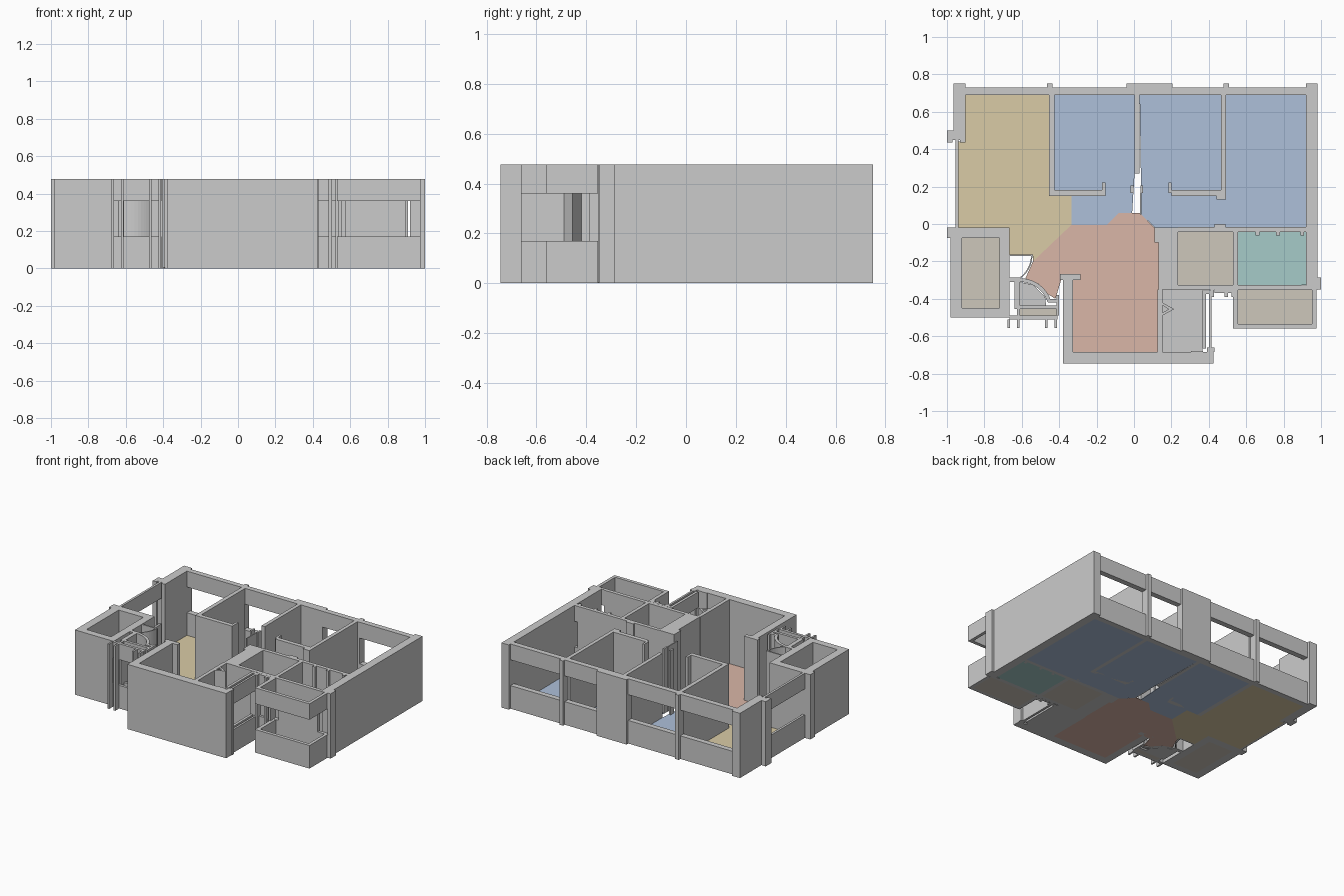
import bpy, bmesh, math

H, SILL, HEAD = 0.477, 0.17, 0.36


def prism(name, pts, z0, z1, mat=None):
    """Extrude a plan outline between two heights."""
    bm = bmesh.new()
    f = bm.faces.new([bm.verts.new((x, y, z0)) for x, y in pts])
    r = bmesh.ops.extrude_face_region(bm, geom=[f])
    for v in r["geom"]:
        if isinstance(v, bmesh.types.BMVert):
            v.co.z = z1
    bmesh.ops.recalc_face_normals(bm, faces=bm.faces)
    me = bpy.data.meshes.new(name)
    bm.to_mesh(me)
    bm.free()
    ob = bpy.data.objects.new(name, me)
    bpy.context.collection.objects.link(ob)
    if mat:
        me.materials.append(mat)
    return ob


def rect(x0, x1, y0, y1):
    return [(x0, y0), (x1, y0), (x1, y1), (x0, y1)]


def wall(name, x0, x1, y0, y1):
    prism(name, rect(x0, x1, y0, y1), 0, H)


def window(name, x0, x1, y0, y1):
    prism(name + "_sill", rect(x0, x1, y0, y1), 0, SILL)
    prism(name + "_lintel", rect(x0, x1, y0, y1), HEAD, H)


def arc_wall(name, cx, cy, r0, r1, a0, a1, n=10):
    ang = [math.radians(a0 + (a1 - a0) * i / n) for i in range(n + 1)]
    pts = [(cx + r1 * math.cos(a), cy + r1 * math.sin(a)) for a in ang]
    pts += [(cx + r0 * math.cos(a), cy + r0 * math.sin(a)) for a in reversed(ang)]
    prism(name, pts, 0, H)


def colour(name, *c):
    m = bpy.data.materials.new(name)
    m.diffuse_color = (*c, 1)
    return m


def floor(name, pts, mat):
    prism(name, pts, 0, 0.004, mat)


yellow = colour("yellow_floor", 0.70, 0.60, 0.38)
blue = colour("blue_floor", 0.42, 0.53, 0.70)
salmon = colour("salmon_floor", 0.70, 0.47, 0.39)
teal = colour("teal_floor", 0.38, 0.60, 0.58)
stone = colour("stone_floor", 0.61, 0.57, 0.50)
grey = colour("grey_floor", 0.52, 0.53, 0.51)

# Back facade: columns, pier, posts and four windows
wall("back_left_column", -0.965, -0.90, 0.50, 0.75)
wall("left_column_nib", -1.0, -0.90, 0.45, 0.50)
wall("left_column_foot_a", -1.0, -0.97, 0.435, 0.45)
wall("left_column_foot_b", -0.93, -0.90, 0.435, 0.45)
wall("back_pier", -0.04, 0.205, 0.69, 0.75)
wall("back_post_left", -0.465, -0.435, 0.69, 0.75)
wall("back_post_right", 0.478, 0.508, 0.69, 0.75)
for i, (a, b) in enumerate([(-0.90, -0.465), (-0.435, -0.04), (0.205, 0.478), (0.508, 0.92)]):
    window(f"back_window_{i}", a, b, 0.69, 0.73)

# Right wall and left window
wall("right_wall", 0.92, 0.98, -0.33, 0.75)
window("left_window", -0.955, -0.938, -0.02, 0.45)

# Bedroom partitions and door nibs
wall("partition_left", -0.455, -0.425, 0.15, 0.69)
wall("partition_middle", 0.003, 0.03, 0.27, 0.69)
wall("partition_right", 0.465, 0.492, 0.15, 0.69)
wall("bedroom_front_left", -0.425, -0.17, 0.15, 0.182)
wall("bedroom_front_right", 0.20, 0.465, 0.15, 0.182)
wall("door_nib_left", -0.17, -0.152, 0.15, 0.222)
wall("door_nib_right", 0.185, 0.20, 0.165, 0.222)
wall("partition_foot", 0.44, 0.492, 0.13, 0.15)
wall("door_post_a", -0.018, -0.004, 0.165, 0.205)
wall("door_post_b", 0.034, 0.047, 0.165, 0.205)
wall("door_leaf", 0.032, 0.04, 0.05, 0.165)

# Left storage block, full height
wall("store_left", -0.98, -0.92, -0.50, -0.02)
wall("store_right", -0.72, -0.665, -0.50, -0.02)
wall("store_back", -0.92, -0.72, -0.075, -0.02)
wall("store_front", -0.92, -0.72, -0.50, -0.45)
wall("store_nib", -1.0, -0.98, -0.075, -0.02)

# Entrance: curved walls, posts and front window
arc_wall("entrance_arc", -0.61, -0.465, 0.155, 0.175, 18, 90)
arc_wall("door_swing", -0.70, -0.165, 0.15, 0.157, -68, 0)
wall("door_frame_top", -0.665, -0.54, -0.172, -0.162)
wall("entrance_side", -0.64, -0.61, -0.455, -0.29)
wall("entrance_nib", -0.665, -0.61, -0.31, -0.285)
window("entrance_inner_window", -0.61, -0.41, -0.455, -0.435)
window("entrance_window", -0.665, -0.41, -0.51, -0.49)
for i, x in enumerate((-0.675, -0.625, -0.475, -0.425)):
    wall(f"entrance_fin_{i}", x, x + 0.013, -0.555, -0.51)
wall("entrance_post_left", -0.625, -0.61, -0.49, -0.455)
wall("entrance_post_right", -0.415, -0.40, -0.49, -0.38)
wall("entrance_bracket", -0.46, -0.415, -0.42, -0.40)

# Front room
wall("front_wall", -0.38, 0.425, -0.745, -0.685)
wall("front_room_left", -0.38, -0.325, -0.685, -0.30)
wall("front_room_hook", -0.395, -0.285, -0.30, -0.268)
wall("front_room_right", 0.125, 0.152, -0.685, -0.35)
prism("door_wedge", [(0.152, -0.49), (0.215, -0.455), (0.152, -0.42), (0.152, -0.435), (0.185, -0.455), (0.152, -0.475)], 0, H)
window("side_window_inner", 0.365, 0.385, -0.665, -0.355)
window("side_window_outer", 0.40, 0.415, -0.665, -0.355)
wall("side_window_post_front", 0.39, 0.43, -0.685, -0.66)
wall("side_window_jamb", 0.305, 0.37, -0.695, -0.68)
wall("side_window_post_back", 0.365, 0.41, -0.375, -0.355)

# Service core and bathrooms
wall("service_block", 0.13, 0.235, -0.35, -0.018)
wall("service_nib", 0.11, 0.13, -0.10, -0.018)
wall("bath_back", 0.235, 0.895, -0.042, -0.015)
window("bath_back_window", 0.895, 0.92, -0.042, -0.015)
wall("bath_back_nib", 0.43, 0.49, -0.015, 0.0)
wall("bath_partition", 0.53, 0.556, -0.325, -0.042)
wall("bath_front_left", 0.235, 0.535, -0.352, -0.325)
wall("bath_front", 0.575, 0.895, -0.352, -0.325)
window("bath_front_window_a", 0.535, 0.575, -0.352, -0.325)
window("bath_front_window_b", 0.895, 0.98, -0.352, -0.33)
wall("right_nib", 0.975, 1.0, -0.35, -0.285)
for i, x in enumerate((0.65, 0.76, 0.89)):
    wall(f"bath_back_tab_{i}", x, x + 0.02, -0.062, -0.042)
for i, x in enumerate((0.41, 0.485, 0.52)):
    wall(f"shaft_post_{i}", x, x + 0.018, -0.39, -0.352)
window("shaft_window", 0.43, 0.535, -0.37, -0.353)

# Right balcony: parapet and head band on three sides
window("balcony_front", 0.53, 0.975, -0.56, -0.535)
window("balcony_left", 0.53, 0.557, -0.535, -0.353)
window("balcony_right", 0.952, 0.975, -0.535, -0.353)

# Floors
floor("living_floor", [(-0.90, 0.69), (-0.455, 0.69), (-0.455, 0.15), (-0.335, 0.15), (-0.335, -0.005),
                       (-0.54, -0.20), (-0.54, -0.162), (-0.665, -0.162), (-0.665, -0.02),
                       (-0.94, -0.02), (-0.94, 0.44), (-0.90, 0.44)], yellow)
floor("bedroom_left_floor", [(-0.425, 0.69), (0.003, 0.69), (0.003, 0.27), (-0.01, 0.06), (-0.08, 0.06),
                             (-0.145, -0.005), (-0.335, -0.005), (-0.335, 0.15), (-0.425, 0.15)], blue)
floor("bedroom_middle_floor", [(0.03, 0.69), (0.465, 0.69), (0.465, 0.15), (0.345, 0.15), (0.345, -0.018),
                               (0.11, -0.018), (0.04, 0.05)], blue)
floor("bedroom_right_floor", [(0.492, 0.69), (0.92, 0.69), (0.92, -0.018), (0.345, -0.018),
                              (0.345, 0.15), (0.492, 0.15)], blue)
floor("hall_floor", [(-0.335, -0.005), (-0.145, -0.005), (-0.08, 0.06), (0.03, 0.06), (0.13, -0.04),
                     (0.13, -0.685), (-0.325, -0.685), (-0.325, -0.30), (-0.39, -0.30), (-0.42, -0.40),
                     (-0.46, -0.375), (-0.51, -0.32), (-0.58, -0.29), (-0.54, -0.20)], salmon)
floor("utility_floor", rect(0.152, 0.365, -0.685, -0.35), grey)
floor("bathroom_floor", rect(0.235, 0.53, -0.325, -0.042), stone)
floor("shower_floor", rect(0.556, 0.92, -0.325, -0.042), teal)
floor("balcony_floor", rect(0.557, 0.952, -0.535, -0.352), stone)
floor("store_floor", rect(-0.92, -0.72, -0.45, -0.075), stone)
floor("porch_floor", rect(-0.61, -0.415, -0.49, -0.455), stone)
floor("niche_floor", [(-0.61, -0.435), (-0.47, -0.435), (-0.475, -0.39), (-0.54, -0.325), (-0.61, -0.31)], grey)
